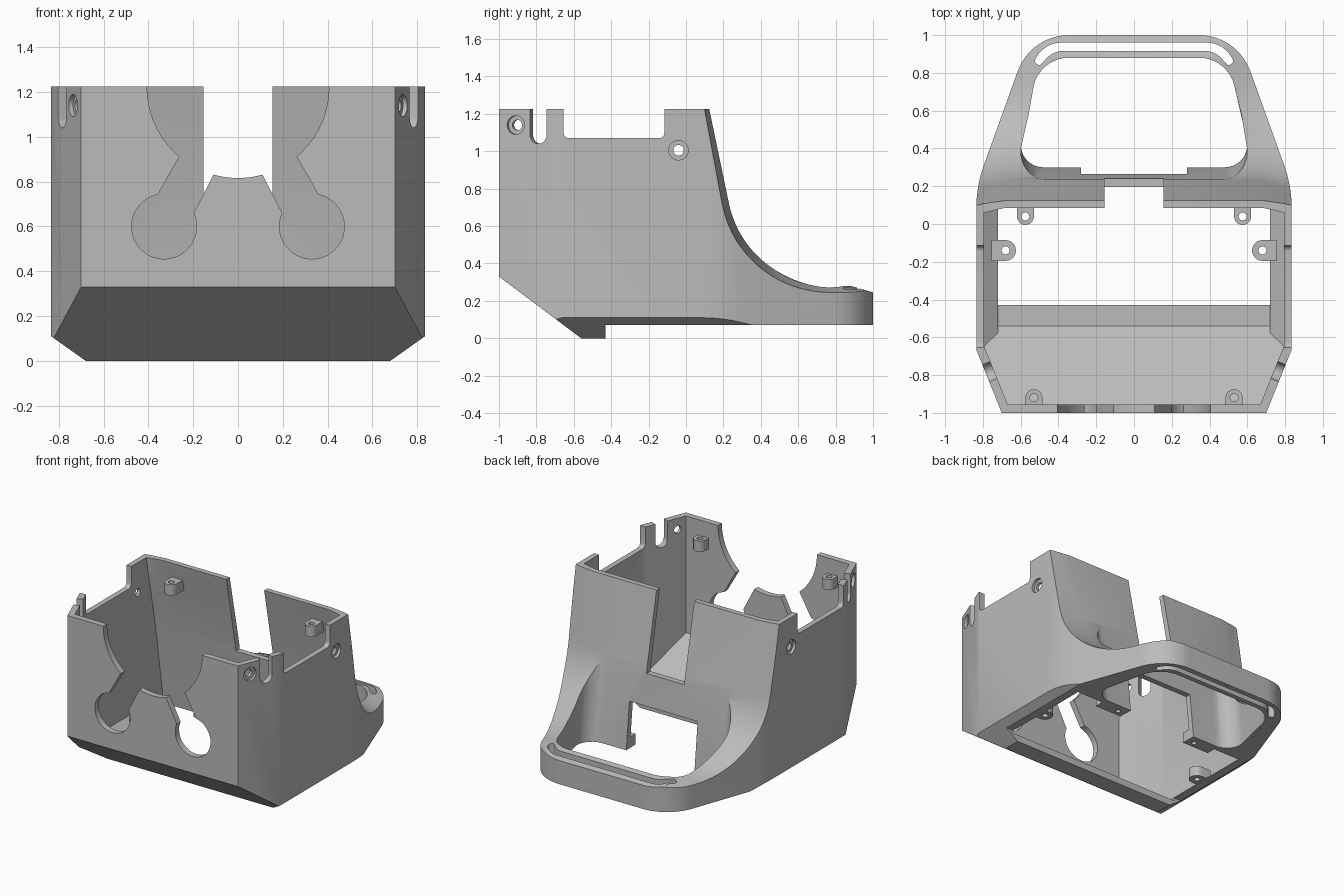
import bpy, bmesh
from math import cos, sin, pi, radians, tan
from mathutils import Vector, Matrix

cube = bpy.data.objects.get("Cube")
if cube:
    bpy.data.objects.remove(cube, do_unlink=True)

AXES = {"x": lambda u, v, w: (w, u, v),
        "y": lambda u, v, w: (u, w, v),
        "z": lambda u, v, w: (u, v, w)}


def make(name, bm):
    bmesh.ops.recalc_face_normals(bm, faces=bm.faces)
    mesh = bpy.data.meshes.new(name)
    bm.to_mesh(mesh)
    bm.free()
    ob = bpy.data.objects.new(name, mesh)
    bpy.context.collection.objects.link(ob)
    return ob


def rounded(points, steps=10, closed=True):
    """Outline whose corners (u, v, radius) are replaced by arcs."""
    out = []
    n = len(points)
    for i, p in enumerate(points):
        c = Vector(p[:2])
        r = p[2] if len(p) > 2 else 0
        if r == 0 or (not closed and i in (0, n - 1)):
            out.append(c)
            continue
        a = (Vector(points[i - 1][:2]) - c).normalized()
        b = (Vector(points[(i + 1) % n][:2]) - c).normalized()
        half = a.angle(b) / 2
        mid = c + (a + b).normalized() * (r / sin(half))
        start = c + a * (r / tan(half)) - mid
        end = c + b * (r / tan(half)) - mid
        turn = end.angle_signed(start)
        for k in range(steps + 1):
            out.append(mid + Matrix.Rotation(turn * k / steps, 2) @ start)
    return out


def mirrored(half):
    """Close a right-hand outline by mirroring it in u."""
    return half + [(-p[0],) + tuple(p[1:]) for p in reversed(half)]


def circle(u, v, r, n=32):
    return [(u + r * cos(2 * pi * k / n), v + r * sin(2 * pi * k / n)) for k in range(n)]


def rect(u0, u1, v0, v1):
    return [(u0, v0), (u1, v0), (u1, v1), (u0, v1)]


def prism(name, points, lo, hi, axis, place=None):
    bm = bmesh.new()
    ends = [[bm.verts.new(AXES[axis](p[0], p[1], w)) for p in points] for w in (lo, hi)]
    n = len(points)
    bm.faces.new(ends[0])
    bm.faces.new(ends[1])
    for i in range(n):
        j = (i + 1) % n
        bm.faces.new((ends[0][i], ends[0][j], ends[1][j], ends[1][i]))
    if place:
        bm.transform(place)
    return make(name, bm)


def combine(target, other, operation="DIFFERENCE"):
    other.hide_render = True
    mod = target.modifiers.new("cut", "BOOLEAN")
    mod.operation = operation
    mod.solver = "EXACT"
    mod.object = other
    bpy.context.view_layer.objects.active = target
    bpy.ops.object.modifier_apply(modifier=mod.name)
    bpy.data.objects.remove(other, do_unlink=True)


def half_width(y):
    return min(0.835, 0.835 - 0.36 * (y - 0.2))


def swept(name, profile):
    """Side profile (y, z, drop) across x, falling by drop near the flanks."""
    bm = bmesh.new()
    rows = []
    n = len(profile)
    for i, (y, z, drop) in enumerate(profile):
        a, b = profile[i - 1], profile[(i + 1) % n]
        t = Vector((b[0] - a[0], b[1] - a[1])).normalized()
        ly, lz = y + t.y * drop, z - t.x * drop
        x = half_width(y)
        half = [(1.0, ly, lz), (x, ly, lz), (x - 0.15, y, z)]
        rows.append([bm.verts.new(p) for p in half + [(-p[0], p[1], p[2]) for p in half[::-1]]])
    for i in range(n):
        a, b = rows[i], rows[(i + 1) % n]
        for k in range(5):
            bm.faces.new((a[k], a[k + 1], b[k + 1], b[k]))
    bm.faces.new([r[0] for r in rows])
    bm.faces.new([r[-1] for r in rows])
    bmesh.ops.triangulate(bm, faces=bm.faces)
    return make(name, bm)


# Outer body: side profile clipped by the plan outline
curve = rounded([(0.088, 1.4), (0.32, 0.287, 0.55), (0.88, 0.28)], 20, closed=False)
profile = [(-1.2, 1.4, 0)] + [(p.x, p.y, 0.036) for p in curve]
profile += [(1.03, 0.237, 0), (1.03, 0.07, 0), (-0.43, 0.07, 0), (-0.43, 0, 0),
            (-0.56, 0, 0), (-1.2, 0.48, 0)]
body = swept("housing_body", profile)
plan = mirrored([(0.70, -1), (0.835, -0.665), (0.835, 0.2, 0.68), (0.547, 1, 0.29)])
combine(body, prism("plan", rounded(plan, 14), -0.2, 1.225, "z"), "INTERSECT")
for s in (1, -1):
    edge = [(s * 1.145, 0.33), (s * 0.525, -0.11), (s * 1.145, -0.11)]
    combine(body, prism("lower_chamfer", edge, -1.3, 1.3, "y"))

# Inner cavity, open above and below
cavity = swept("cavity", [(-1.1, 1.4, 0), (0.05, 1.4, 0.035), (0.085, 1.225, 0.035),
                          (0.19, 0.7, 0.035), (0.26, 0.07, 0), (0.262, -0.1, 0),
                          (-0.425, -0.1, 0), (-0.425, 0.05, 0), (-0.54, 0.05, 0),
                          (-1.1, 0.468, 0)])
combine(cavity, prism("inner_plan", mirrored([(0.669, -0.955), (0.795, -0.643), (0.795, 0.6)]),
                      -0.3, 1.5, "z"), "INTERSECT")
combine(cavity, prism("inner_section", mirrored([(0.795, 1.45), (0.795, 0.13), (0.72, 0.077),
                                                 (0.72, -0.25)]), -1.2, 0.8, "y"), "INTERSECT")
combine(body, cavity)

# Rear frame opening, leaning with the back wall
opening = rounded(mirrored([(0.63, 0.3, 0.12), (0.497, 0.88, 0.19)]))
frame_cut = prism("frame_opening", opening, -0.1, 0.9, "z")
for v in frame_cut.data.vertices:
    if v.co.y < 0.45:
        v.co.y -= 0.103 * (v.co.z - 0.07)
combine(body, frame_cut)
light_slot = mirrored([(0.5, 0.835, 0.016), (0.53, 0.86, 0.016), (0.47, 0.96, 0.15)])
light_slot += mirrored([(-0.43, 0.916, 0.12)])
combine(body, prism("light_slot", rounded(light_slot), -0.1, 0.6, "z"))

# Back wall slot and lower notch
combine(body, prism("back_slot", rect(-0.155, 0.155, 0.65, 1.5), -0.1, 0.5, "y"))
combine(body, prism("back_notch", rect(-0.28, 0.28, -0.1, 0.42), 0.0, 0.36, "y"))

# Front cutout: large bay, two round ports and their channels
combine(body, prism("front_bay", circle(0, 1.222, 0.406, 64), -1.1, -0.9, "y"))
for s in (1, -1):
    combine(body, prism("port", circle(s * 0.33, 0.6, 0.145, 48), -1.1, -0.9, "y"))
    channel = [(s * u, v) for u, v in
               ((0.22, 0.985), (0.36, 0.74), (0.33, 0.6), (0.225, 0.606), (0.07, 0.908))]
    combine(body, prism("channel", channel, -1.1, -0.9, "y"))

# Lowered side rims
rim = [(-0.655, 1.5), (-0.655, 1.07, 0.03), (-0.115, 1.07, 0.03), (-0.115, 1.5)]
combine(body, prism("rim_cut", rounded(rim, 6), -1, 1, "x"))

# Screw bosses: (x, y, radius, direction to wall, bottom, top)
BOSSES = [(0.53, -0.92, 0.045, (0, -0.055), 1.03, 1.11),
          (0.575, 0.04, 0.045, (0, 0.09), 1.03, 1.11),
          (0.68, -0.14, 0.055, (0.075, 0), 0.075, 0.15)]
for s in (1, -1):
    for x, y, r, (dx, dy), lo, hi in BOSSES:
        side = Vector((-dy, dx)).normalized() * r
        base = pi / 2 if dx else (0 if dy < 0 else pi)
        tab = [(x + r * cos(base + pi * k / 12), y + r * sin(base + pi * k / 12))
               for k in range(13)]
        tab += [(x + dx - side.x, y + dy - side.y), (x + dx + side.x, y + dy + side.y)]
        tab = [(s * u, v) for u, v in tab]
        combine(body, prism("boss", tab, lo, hi, "z"), "UNION")
        combine(body, prism("boss_hole", circle(s * x, y, 0.021, 20), lo - 0.03, hi + 0.03, "z"))
    # Feet beside the back notch
    foot = [(s * u, v) for u, v in rect(0.28, 0.5, 0.19, 0.285)]
    combine(body, prism("foot", foot, 0.071, 0.15, "z"), "UNION")
    combine(body, prism("foot_hole", circle(s * 0.34, 0.235, 0.018, 20), 0, 0.2, "z"))

    # Slot and recessed screw holes in the corner and side walls
    turn = Matrix.Rotation(radians(-22 * s), 4, "Z")
    at_slot = Matrix.Translation((s * 0.785, -0.79, 0)) @ turn
    keyway = rounded([(-0.048, 1.5), (-0.048, 1.04, 0.0479), (0.048, 1.04, 0.0479), (0.048, 1.5)])
    combine(body, prism("corner_slot", keyway, -0.1, 0.1, "x", at_slot))
    at_corner = Matrix.Translation((s * 0.736, -0.91, 1.14)) @ turn
    at_side = Matrix.Translation((s * 0.835, -0.04, 1.005))
    for place, r in ((at_corner, 0.05), (at_side, 0.052)):
        combine(body, prism("recess", circle(0, 0, r), s * -0.02, s * 0.06, "x", place))
        combine(body, prism("screw_hole", circle(0, 0, 0.028), -0.07, 0.07, "x", place))

# Plain grey finish
grey = bpy.data.materials.new("plain_grey")
grey.use_nodes = True
grey.diffuse_color = (0.5, 0.5, 0.5, 1)
grey.node_tree.nodes["Principled BSDF"].inputs["Base Color"].default_value = (0.5, 0.5, 0.5, 1)
body.data.materials.clear()
body.data.materials.append(grey)
for poly in body.data.polygons:
    poly.material_index = 0
bpy.ops.object.select_all(action="DESELECT")
body.select_set(True)
bpy.context.view_layer.objects.active = body
bpy.ops.object.shade_smooth_by_angle(angle=radians(25))
